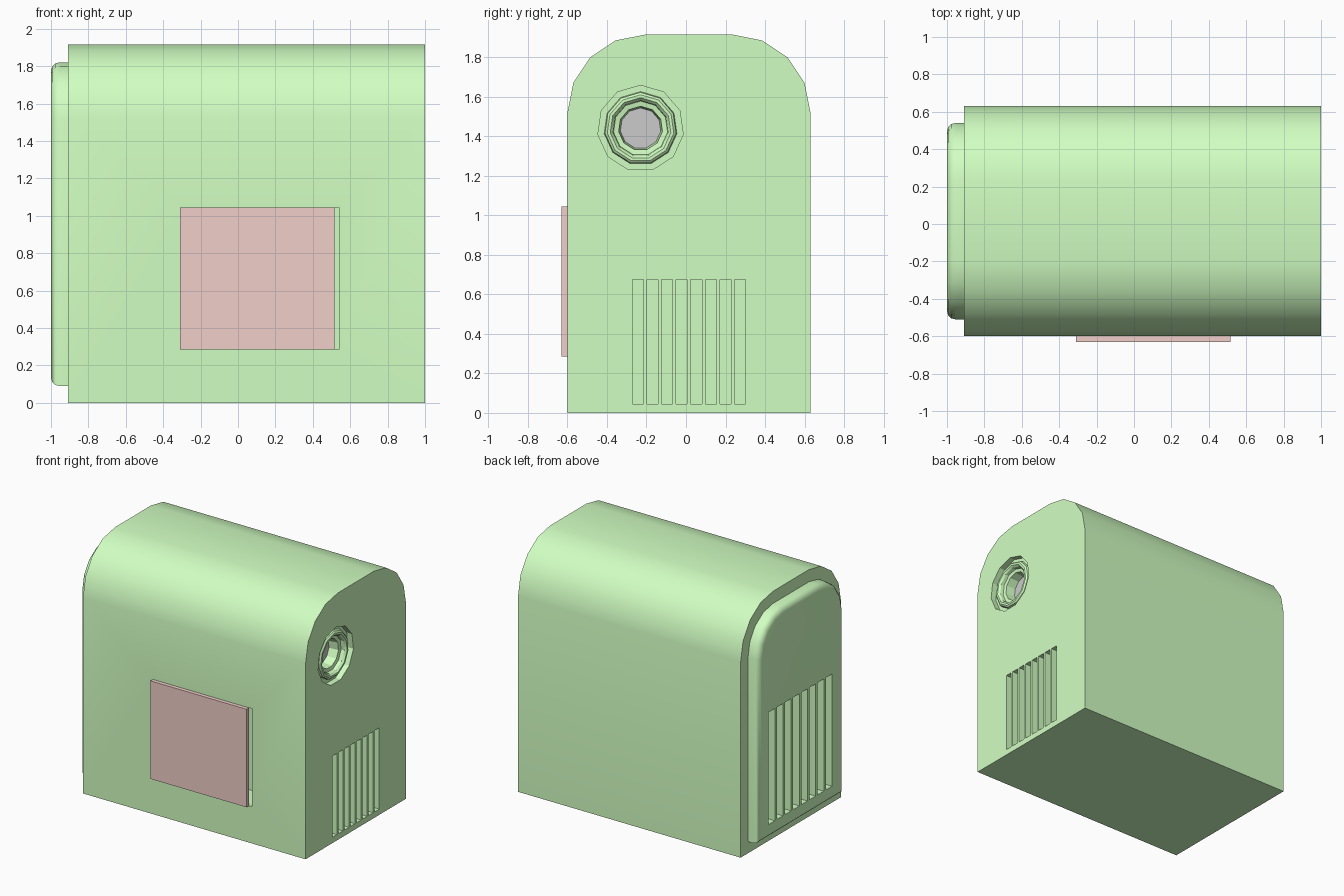
import bpy, bmesh, math
from mathutils import Vector

if "Cube" in bpy.data.objects:
    bpy.data.objects.remove(bpy.data.objects["Cube"])


def material(name, rgb):
    m = bpy.data.materials.new(name)
    m.diffuse_color = (*rgb, 1)
    m.use_nodes = True
    m.node_tree.nodes["Principled BSDF"].inputs["Base Color"].default_value = m.diffuse_color
    return m


GREEN = material("green", (0.64, 1.0, 0.54))
PINK = material("pink", (0.88, 0.62, 0.58))


def to_object(name, bm, mat=None):
    bmesh.ops.recalc_face_normals(bm, faces=bm.faces)
    me = bpy.data.meshes.new(name)
    bm.to_mesh(me)
    bm.free()
    ob = bpy.data.objects.new(name, me)
    bpy.context.collection.objects.link(ob)
    if mat:
        me.materials.append(mat)
    return ob


def add_box(bm, lo, hi):
    verts = bmesh.ops.create_cube(bm, size=1)["verts"]
    for v in verts:
        v.co = Vector([a + (b - a) * (c + 0.5) for a, b, c in zip(lo, hi, v.co)])


def arch(x0, x1, y0, y1, z0, z1, r, bevel=0):
    """Round-shouldered profile in YZ, extruded from x0 to x1."""
    pts = [(y0, z0), (y1, z0)]
    for cy, start in ((y1 - r, 0), (y0 + r, 90)):
        for i in range(5):
            a = math.radians(start + 22.5 * i)
            pts.append((cy + r * math.cos(a), z1 - r + r * math.sin(a)))
    bm = bmesh.new()
    face = bm.faces.new([bm.verts.new((x0, y, z)) for y, z in pts])
    ext = bmesh.ops.extrude_face_region(bm, geom=[face], use_keep_orig=True)
    for v in ext["geom"]:
        if isinstance(v, bmesh.types.BMVert):
            v.co.x = x1
    bmesh.ops.recalc_face_normals(bm, faces=bm.faces)
    if bevel:
        rim = [e for e in bm.edges if all(abs(v.co.x - x0) < 1e-5 for v in e.verts)]
        bmesh.ops.bevel(bm, geom=rim, offset=bevel, segments=3, profile=0.5,
                        affect='EDGES')
    return bm


def activate(ob):
    bpy.ops.object.select_all(action='DESELECT')
    ob.select_set(True)
    bpy.context.view_layer.objects.active = ob


def cut(ob, bm):
    cutter = to_object("cutter", bm, GREEN)
    cutter.hide_render = True
    mod = ob.modifiers.new("cut", 'BOOLEAN')
    mod.operation, mod.solver, mod.object = 'DIFFERENCE', 'EXACT', cutter
    activate(ob)
    bpy.ops.object.modifier_apply(modifier=mod.name)
    bpy.data.objects.remove(cutter)


def smooth(ob, deg=30):
    activate(ob)
    bpy.ops.object.shade_smooth_by_angle(angle=math.radians(deg))


def add_slots(bm, x0, x1, y0, y1, z0, z1, width, n=8):
    for i in range(n):
        y = y0 + (y1 - width - y0) * i / (n - 1)
        add_box(bm, (x0, y, z0), (x1, y + width, z1))


# Porthole frame: 11-sided lathe around the x axis
SIDES, CY, CZ = 11, -0.23, 1.44


def ring(bm, r, x):
    return [bm.verts.new((x, CY + r * math.sin(2 * math.pi * i / SIDES),
                          CZ + r * math.cos(2 * math.pi * i / SIDES)))
            for i in range(SIDES)]


def lathe(profile, cap_ends=False):
    bm = bmesh.new()
    rings = [ring(bm, r, x) for r, x in profile]
    for a, b in zip(rings, rings[1:]):
        for i in range(SIDES):
            j = (i + 1) % SIDES
            bm.faces.new((a[i], a[j], b[j], b[i]))
    if cap_ends:
        bm.faces.new(rings[0])
        bm.faces.new(rings[-1])
    return bm


# Main housing with side vent, porthole recess and door opening
body = to_object("housing", arch(-0.91, 1.0, -0.60, 0.63, 0, 1.915, 0.395), GREEN)
holes = lathe([(0.218, 0.84), (0.218, 1.1)], True)
add_slots(holes, 0.93, 1.1, -0.272, 0.302, 0.045, 0.675, 0.056)
add_box(holes, (-0.28, -0.7, 0.285), (0.54, -0.38, 1.045))
cut(body, holes)
smooth(body)

# Raised end panel with larger vent
panel = to_object("end_panel", arch(-1.0, -0.90, -0.51, 0.54, 0.09, 1.82, 0.305, 0.045), GREEN)
slots = bmesh.new()
add_slots(slots, -1.1, -0.915, -0.36, 0.415, 0.20, 1.07, 0.075)
cut(panel, slots)
smooth(panel, 35)

# Porthole rim and lens
rim = to_object("porthole_rim", lathe([
    (0.218, 0.955), (0.186, 0.955), (0.182, 0.98), (0.17, 0.99), (0.155, 0.99),
    (0.142, 0.975), (0.138, 0.95), (0.112, 0.945), (0.102, 0.86)]), GREEN)
# lathe is open, so orient its faces outward along +x
if sum(p.normal.x * p.area for p in rim.data.polygons) < 0:
    rim.data.flip_normals()
smooth(rim)
to_object("porthole_lens", lathe([(0.105, 0.85), (0.105, 0.87)], True))

# Sliding door, slightly short of its opening
door = bmesh.new()
add_box(door, (-0.31, -0.63, 0.285), (0.515, -0.60, 1.045))
to_object("sliding_door", door, PINK)
